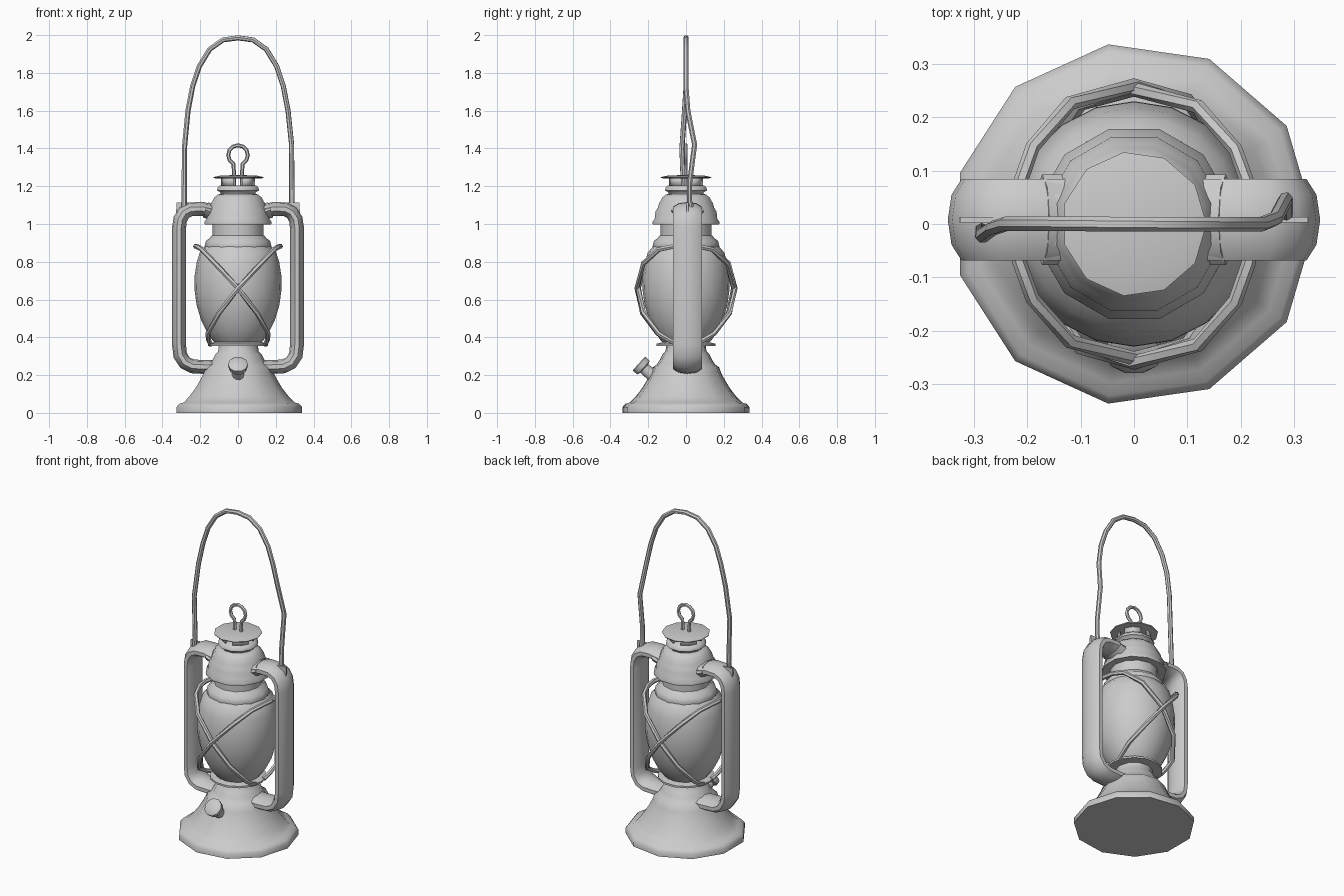
import bpy, bmesh, math
from mathutils import Vector, Matrix

if "Cube" in bpy.data.objects:
    bpy.data.objects.remove(bpy.data.objects["Cube"])


def finish(name, bm):
    bmesh.ops.remove_doubles(bm, verts=bm.verts, dist=0.0005)
    bmesh.ops.recalc_face_normals(bm, faces=bm.faces)
    me = bpy.data.meshes.new(name)
    bm.to_mesh(me)
    bm.free()
    ob = bpy.data.objects.new(name, me)
    bpy.context.collection.objects.link(ob)
    return ob


def lathe(name, profile, n=11, offset=0.0, skip=None):
    bm = bmesh.new()
    rings = [[bm.verts.new((r * math.cos((i + offset) * math.tau / n),
                            r * math.sin((i + offset) * math.tau / n), z))
              for i in range(n)] for r, z in profile]
    for a, b in zip(rings, rings[1:]):
        for i in range(n):
            if skip and i % skip == 0:
                continue
            j = (i + 1) % n
            bm.faces.new((a[i], a[j], b[j], b[i]))
    return finish(name, bm)


def sweep(name, pts, rn, rb, sides=8, ref=(0, 1, 0)):
    """Sweep an elliptical section: rb along the ref axis, rn across it."""
    bm = bmesh.new()
    pts = [Vector(p) for p in pts]
    rings = []
    for i, p in enumerate(pts):
        d0 = (p - pts[max(i - 1, 0)]).normalized()
        d1 = (pts[min(i + 1, len(pts) - 1)] - p).normalized()
        t = (d0 + d1).normalized()
        n = Vector(ref).cross(t).normalized()
        b = t.cross(n)
        rings.append([bm.verts.new(p + n * rn * math.cos(k * math.tau / sides)
                                   + b * rb * math.sin(k * math.tau / sides))
                      for k in range(sides)])
    for a, c in zip(rings, rings[1:]):
        for k in range(sides):
            j = (k + 1) % sides
            bm.faces.new((a[k], a[j], c[j], c[k]))
    bm.faces.new(rings[0])
    bm.faces.new(rings[-1])
    return finish(name, bm)


# fuel tank base with neck
lathe("base", [(0, 0), (.34, 0), (.34, .03), (.325, .048), (.30, .055), (.27, .085),
               (.235, .13), (.205, .18), (.187, .215), (.178, .24), (.155, .258),
               (.14, .28), (.125, .31), (.11, .325), (.105, .36), (0, .36)])
# gallery plate under the globe
lathe("burner_plate", [(0, .355), (.16, .355), (.16, .366), (.125, .375), (0, .375)], 14)
# glass globe
lathe("globe", [(.12, .37), (.135, .385), (.165, .43), (.195, .49), (.219, .57),
                (.23, .65), (.229, .73), (.218, .80), (.202, .85), (.175, .88)], 20)
# collar above the globe
lathe("globe_collar", [(0, .865), (.172, .865), (.178, .88), (.170, .91), (.150, .925),
                       (.143, .935), (.136, .94), (.136, 1.0), (0, 1.0)], 12)
# stepped bell of the chimney
lathe("chimney_bell", [(.13, 1.0), (.182, .998), (.184, 1.01), (.17, 1.03), (.168, 1.065),
                       (.155, 1.085), (.147, 1.11), (.13, 1.14), (.112, 1.155), (.095, 1.16),
                       (.098, 1.168), (.115, 1.178), (.113, 1.19), (.098, 1.205),
                       (0, 1.205)], 12, .5)
# vent ring with four openings
vent = lathe("vent_ring", [(.093, 1.2), (.093, 1.25)], 12, -.5, 3)
vent.modifiers.new("thickness", "SOLIDIFY").thickness = .008
# top hood
lathe("hood", [(0, 1.243), (.105, 1.24), (.134, 1.243), (.136, 1.248), (.10, 1.256),
               (0, 1.26)], 11)

# wire lifting ring
ring = [(-.022, 0, 1.205), (-.022, 0, 1.28)]
for k in range(11):
    a = math.radians(-118 - k * 304 / 10 * 1.0)
    ring.append((.052 * math.cos(a), 0, 1.365 + .052 * math.sin(a)))
ring += [(.022, 0, 1.28), (.022, 0, 1.205)]
sweep("lift_ring", ring, .0105, .0105, 6)

# side frame tubes, their sockets and handle ears
tube = [(.08, .245), (.17, .243), (.24, .246), (.28, .265), (.306, .305), (.312, .36),
        (.312, .98), (.306, 1.025), (.285, 1.06), (.25, 1.078), (.19, 1.08), (.10, 1.06)]
ear = [(.30, 1.02), (.328, 1.04), (.326, 1.113), (.175, 1.113), (.19, 1.085)]
for s, side in ((-1, "left"), (1, "right")):
    sweep("frame_tube_" + side, [(s * x, .008, z) for x, z in tube], .037, .08, 10)
    sweep("tube_socket_" + side, [(s * .115, .008, 1.055), (s * .172, .008, 1.075)],
          .042, .085, 8)
    bm = bmesh.new()
    rows = [[bm.verts.new((s * x, y, z)) for x, z in ear] for y in (.003, .013)]
    bm.faces.new(rows[0])
    bm.faces.new(rows[1])
    for i in range(5):
        j = (i + 1) % 5
        bm.faces.new((rows[0][i], rows[0][j], rows[1][j], rows[1][i]))
    finish("handle_ear_" + side, bm)

# crossing guard wires, front and back
guard = [(-.225, 0, .882), (-.215, -.07, .88), (-.19, -.14, .865), (-.12, -.22, .79),
         (0, -.252, .66), (.10, -.225, .53), (.16, -.145, .42), (.155, -.09, .385),
         (.145, -.04, .362)]
for sx in (-1, 1):
    for sy in (-1, 1):
        k = 1.0 if sx * sy > 0 else 1.03
        sweep("guard_wire", [(sx * x, sy * y * k, z) for x, y, z in guard],
              .0135, .0135, 6, (0, 0, 1))

# carrying bail with hooked ends
bail = [(-.275, .035, 1.085), (-.285, .012, 1.07), (-.285, -.02, 1.09), (-.285, -.012, 1.14),
        (-.284, -.022, 1.40), (-.265, -.008, 1.60), (-.24, 0, 1.73), (-.205, 0, 1.835),
        (-.15, 0, 1.925), (-.08, 0, 1.975), (0, 0, 1.986), (.08, 0, 1.975),
        (.15, 0, 1.925), (.205, 0, 1.835), (.24, 0, 1.73), (.265, .01, 1.60),
        (.284, .046, 1.42), (.285, .02, 1.22), (.285, .02, 1.12), (.285, .03, 1.085),
        (.285, .008, 1.07), (.275, -.022, 1.085)]
sweep("bail_handle", bail, .014, .014, 7, (.15, 1, .05))

# angled filler cap at the front of the tank
cap = lathe("filler_cap", [(0, -.12), (.033, -.12), (.033, -.04), (.05, -.034),
                           (.053, -.006), (.046, 0), (0, 0)], 10)
cap.data.transform(Matrix.Translation((0, -.25, .262)) @ Matrix.Rotation(math.radians(48), 4, 'X'))

# smooth shading with crisp steps
for ob in bpy.context.collection.objects:
    ob.select_set(True)
    bpy.context.view_layer.objects.active = ob
bpy.ops.object.shade_smooth_by_angle(angle=math.radians(46))
